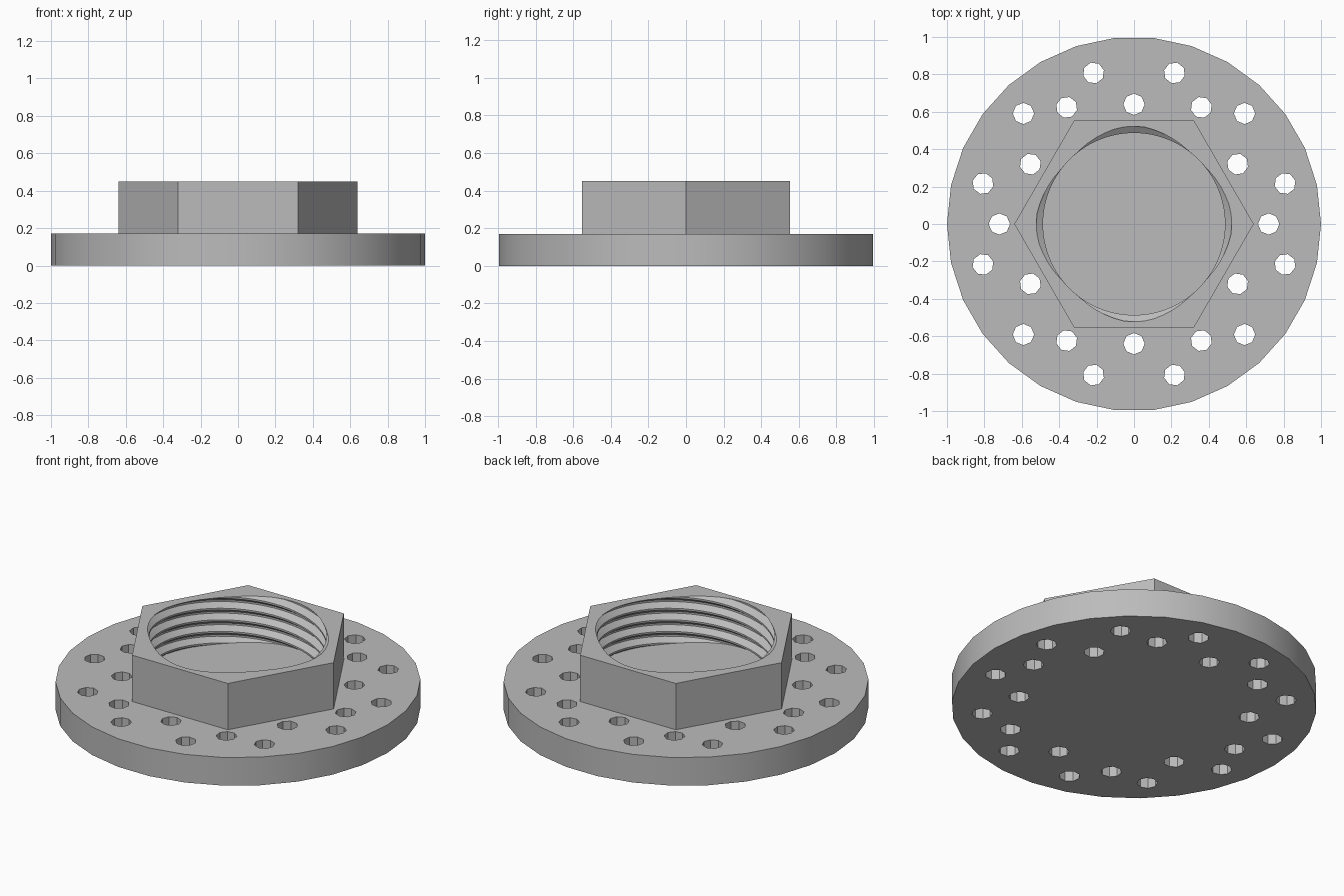
import bpy, bmesh, math
from math import cos, sin, pi, tau

if "Cube" in bpy.data.objects:
    bpy.data.objects.remove(bpy.data.objects["Cube"])

FLANGE_TOP, NUT_TOP = 0.17, 0.45
HEX_R, MINOR_R, MAJOR_R = 0.64, 0.487, 0.522
STARTS, PITCH, COLS = 4, 0.07, 60

steel = bpy.data.materials.new("plain_grey")
steel.diffuse_color = (0.5, 0.5, 0.5, 1)
steel.use_nodes = True
steel.node_tree.nodes["Principled BSDF"].inputs["Base Color"].default_value = steel.diffuse_color


def finish(obj, angle):
    obj.data.materials.clear()
    obj.data.materials.append(steel)
    bpy.ops.object.select_all(action='DESELECT')
    obj.select_set(True)
    bpy.context.view_layer.objects.active = obj
    bpy.ops.object.shade_smooth_by_angle(angle=math.radians(angle))


# Flange: 30-sided disc outline with two rings of octagonal holes, extruded
curve = bpy.data.curves.new("flange", 'CURVE')
curve.dimensions = '2D'
curve.fill_mode = 'BOTH'
curve.extrude = FLANGE_TOP / 2


def add_polygon(cx, cy, r, n, turn=0.0):
    s = curve.splines.new('POLY')
    s.points.add(n - 1)
    for i, p in enumerate(s.points):
        a = turn + tau * i / n
        p.co = (cx + r * cos(a), cy + r * sin(a), 0, 1)
    s.use_cyclic_u = True


add_polygon(0, 0, 1.0, 30)
for i in range(12):
    a = i * pi / 6
    inner = 0.72 if i % 2 == 0 else 0.64
    for ang, dist in ((a, inner), (a + pi / 12, 0.836)):
        add_polygon(dist * cos(ang), dist * sin(ang), 0.057, 8, ang)

flange = bpy.data.objects.new("flange", curve)
bpy.context.collection.objects.link(flange)
flange.select_set(True)
bpy.context.view_layer.objects.active = flange
bpy.ops.object.convert(target='MESH')
flange = bpy.context.view_layer.objects.active
bm = bmesh.new()
bm.from_mesh(flange.data)
bmesh.ops.translate(bm, verts=bm.verts, vec=(0, 0, FLANGE_TOP / 2))
bmesh.ops.remove_doubles(bm, verts=bm.verts, dist=1e-4)
bmesh.ops.recalc_face_normals(bm, faces=bm.faces)
bm.to_mesh(flange.data)
bm.free()
finish(flange, 30)

# Hex nut: walls, top face and a four-start internal thread in one skin
KEYS = ((0.0, MINOR_R), (0.15, MINOR_R), (0.5, MAJOR_R), (0.65, MAJOR_R), (1.0, MINOR_R))


def thread_radius(phase):
    f = phase % 1.0
    for (p0, r0), (p1, r1) in zip(KEYS, KEYS[1:]):
        if f <= p1:
            return r0 + (r1 - r0) * (f - p0) / (p1 - p0)


bm = bmesh.new()
columns = []
for c in range(COLS + 1):
    a = tau * c / COLS
    rise = STARTS * PITCH * (a / tau) + 0.41 * PITCH
    # hex outline point at this angle
    h = HEX_R * cos(pi / 6) / cos((a % (pi / 3)) - pi / 6)
    points = [(h, FLANGE_TOP), (h, NUT_TOP)]
    # thread profile from top to bottom, clipped to the nut height
    for k in range(10, -7, -1):
        for f, _ in reversed(KEYS[:-1]):
            z = FLANGE_TOP + rise + PITCH * (k + f)
            z = min(max(z, FLANGE_TOP), NUT_TOP)
            points.append((thread_radius((z - FLANGE_TOP - rise) / PITCH), z))
    columns.append([bm.verts.new((r * cos(a), r * sin(a), z)) for r, z in points])
for left, right in zip(columns, columns[1:]):
    for i in range(len(left) - 1):
        bm.faces.new((left[i], right[i], right[i + 1], left[i + 1]))
bmesh.ops.remove_doubles(bm, verts=bm.verts, dist=1e-5)
bmesh.ops.dissolve_degenerate(bm, edges=bm.edges, dist=1e-5)
bmesh.ops.recalc_face_normals(bm, faces=bm.faces)
# keep the hex walls facing outwards
wall = max(bm.faces, key=lambda f: f.calc_center_median().xy.length)
if wall.normal.dot(wall.calc_center_median()) < 0:
    bmesh.ops.reverse_faces(bm, faces=bm.faces)
mesh = bpy.data.meshes.new("hex_nut")
bm.to_mesh(mesh)
bm.free()
nut = bpy.data.objects.new("hex_nut", mesh)
bpy.context.collection.objects.link(nut)
finish(nut, 20)
